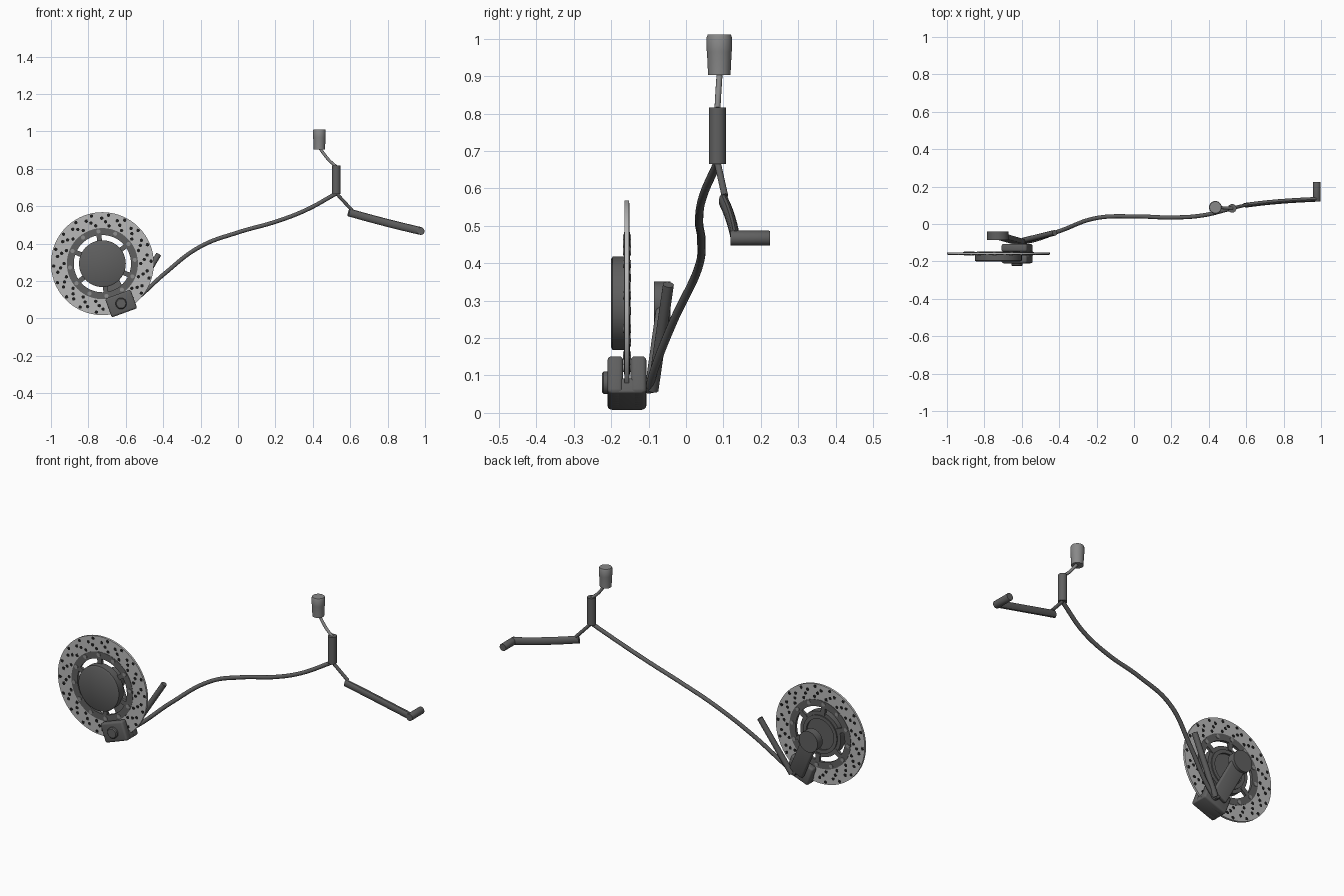
import bpy, bmesh, math
from mathutils import Vector, Matrix

if "Cube" in bpy.data.objects:
    bpy.data.objects.remove(bpy.data.objects["Cube"])


def mat(name, v):
    m = bpy.data.materials.new(name)
    m.diffuse_color = (v, v, v, 1)
    m.use_nodes = True
    m.node_tree.nodes["Principled BSDF"].inputs["Base Color"].default_value = m.diffuse_color
    return m


DARK = mat("dark_metal", 0.115)
STEEL = mat("brushed_steel", 0.48)
PLASTIC = mat("grey_plastic", 0.25)
BOLT = mat("bolt_grey", 0.27)
BLACK = mat("hole_black", 0.012)
C = Vector((-0.725, -0.158, 0.293))  # wheel centre


def finish(ob, m, angle=35):
    ob.data.materials.clear()
    ob.data.materials.append(m)
    bpy.ops.object.select_all(action='DESELECT')
    ob.select_set(True)
    bpy.context.view_layer.objects.active = ob
    bpy.ops.object.shade_smooth_by_angle(angle=math.radians(angle))
    return ob


def from_bm(name, bm, m):
    bmesh.ops.recalc_face_normals(bm, faces=bm.faces[:])
    me = bpy.data.meshes.new(name)
    bm.to_mesh(me)
    bm.free()
    ob = bpy.data.objects.new(name, me)
    bpy.context.collection.objects.link(ob)
    return finish(ob, m)


def lathe(name, prof, m, center, axis='Y', segs=48, closed=False):
    """Spin (radius, height) points around an axis through center."""
    bm = bmesh.new()
    rings = []
    for r, h in prof:
        ring = []
        for i in range(segs):
            a = math.tau * i / segs
            c, s = r * math.cos(a), r * math.sin(a)
            p = (c, h, s) if axis == 'Y' else (c, s, h)
            ring.append(bm.verts.new(Vector(center) + Vector(p)))
        rings.append(ring)
    n = len(rings)
    for k in range(n if closed else n - 1):
        a, b = rings[k], rings[(k + 1) % n]
        for i in range(segs):
            j = (i + 1) % segs
            bm.faces.new((a[i], a[j], b[j], b[i]))
    if not closed:
        bm.faces.new(rings[0])
        bm.faces.new(rings[-1])
    return from_bm(name, bm, m)


def tube(name, pts, r, m, squash=1.0, smooth=True):
    """Round tube along pts; squash flattens it in y."""
    cu = bpy.data.curves.new(name, 'CURVE')
    cu.dimensions = '3D'
    cu.bevel_depth = r
    cu.bevel_resolution = 4
    cu.use_fill_caps = True
    cu.resolution_u = 10
    sp = cu.splines.new('BEZIER')
    sp.bezier_points.add(len(pts) - 1)
    for bp, p in zip(sp.bezier_points, pts):
        bp.co = (p[0], p[1] / squash, p[2])
        bp.handle_left_type = bp.handle_right_type = 'AUTO' if smooth else 'VECTOR'
    ob = bpy.data.objects.new(name, cu)
    bpy.context.collection.objects.link(ob)
    bpy.ops.object.select_all(action='DESELECT')
    ob.select_set(True)
    bpy.context.view_layer.objects.active = ob
    bpy.ops.object.convert(target='MESH')
    ob = bpy.context.view_layer.objects.active
    ob.data.transform(Matrix.Diagonal((1, squash, 1, 1)))
    return finish(ob, m)


def box(name, center, size, m, rot=None, bevel=0.0):
    bm = bmesh.new()
    bmesh.ops.create_cube(bm, size=1.0)
    bmesh.ops.scale(bm, vec=size, verts=bm.verts[:])
    if bevel:
        bmesh.ops.bevel(bm, geom=bm.edges[:], offset=bevel, segments=3,
                        profile=0.5, affect='EDGES')
    mx = Matrix.Translation(center) @ (rot or Matrix()).to_4x4()
    bm.transform(mx)
    return from_bm(name, bm, m)


def pins(name, places, r, half, segs, m):
    """Many short pins along y at (radius, angle) around the wheel centre."""
    bm = bmesh.new()
    for rad, a in places:
        mx = (Matrix.Translation(C + Vector((rad * math.cos(a), 0, rad * math.sin(a))))
              @ Matrix.Rotation(-a, 4, 'Y') @ Matrix.Rotation(math.pi / 2, 4, 'X')
              @ Matrix.Rotation(math.pi / segs, 4, 'Z'))
        bmesh.ops.create_cone(bm, cap_ends=True, segments=segs, radius1=r,
                              radius2=r, depth=2 * half, matrix=mx)
    return from_bm(name, bm, m)


# brake disc and its drilled holes
lathe("brake_disc", [(0.185, -0.006), (0.275, -0.006), (0.275, 0.006), (0.185, 0.006)],
      STEEL, C, segs=96, closed=True)
holes = []
for i in range(18):
    a = math.tau * i / 18
    holes += [(0.205, a), (0.225, a + 0.10), (0.243, a + 0.19), (0.261, a + 0.05)]
pins("disc_holes", holes, 0.0098, 0.0066, 6, BLACK)

# carrier ring, spokes, bolts and hub
lathe("carrier_ring", [(0.153, -0.008), (0.19, -0.008), (0.19, 0.008), (0.153, 0.008)],
      DARK, C, segs=72, closed=True)
spokes = [math.radians(97 + 60 * i) for i in range(6)]
for i, a in enumerate(spokes):
    p = C + Vector((math.cos(a), 0, math.sin(a))) * 0.137
    box(f"carrier_spoke_{i}", p, (0.05, 0.015, 0.026), DARK, Matrix.Rotation(-a, 3, 'Y'))
pins("carrier_bolts", [(0.174, a + d) for a in spokes for d in (0, 0.52)],
     0.011, 0.011, 16, BOLT)
lathe("hub", [(0.116, -0.043), (0.125, -0.038), (0.125, 0.004), (0.105, 0.004),
              (0.105, 0.010), (0.085, 0.010), (0.085, 0.0)], DARK, C, segs=64)

# caliper: two halves joined by a bridge, with piston caps
tilt = Matrix.Rotation(math.radians(-20), 3, 'Y')
cc = Vector((-0.625, -0.158, 0.080))
for side, y in (("outer", -0.031), ("inner", 0.031)):
    box(f"caliper_{side}", cc + Vector((0, y, 0)), (0.145, 0.042, 0.106), DARK, tilt, 0.011)
box("caliper_bridge", cc + tilt @ Vector((0, 0, -0.032)), (0.140, 0.09, 0.042), DARK, tilt, 0.006)
lathe("caliper_piston_cap", [(0.030, 0.0), (0.030, -0.022), (0.025, -0.027)],
      DARK, (-0.625, -0.198, 0.080), segs=32)
lathe("hose_fitting", [(0.022, 0.0), (0.022, 0.022), (0.018, 0.026)],
      DARK, (-0.60, -0.110, 0.075), segs=24)

# axle clamp and arm holding the caliper
lathe("axle_clamp", [(0.058, -0.022), (0.058, 0.022)], DARK, (-0.728, -0.063, 0.293))
top, low = Vector((-0.715, -0.066, 0.27)), Vector((-0.625, -0.092, 0.085))
zax = (top - low).normalized()
xax = Vector((0, 1, 0)).cross(zax).normalized()
yax = zax.cross(xax)
rot = Matrix((xax, yax, zax)).transposed()
box("caliper_arm", (top + low) / 2, (0.088, 0.026, (top - low).length + 0.03), DARK, rot, 0.008)

# torque rod
tube("torque_rod", [(-0.592, -0.088, 0.062), (-0.424, -0.047, 0.343)], 0.015, DARK, smooth=False)

# hydraulic hose
tube("brake_hose", [(-0.60, -0.100, 0.06), (-0.53, -0.085, 0.115), (-0.39, -0.035, 0.242),
                    (-0.20, 0.032, 0.385), (0.0, 0.041, 0.460), (0.20, 0.035, 0.517),
                    (0.36, 0.045, 0.578), (0.525, 0.084, 0.668)], 0.011, DARK)

# master cylinder, feed hose and fluid reservoir
lathe("master_cylinder", [(0.023, 0.666), (0.023, 0.817)], DARK, (0.525, 0.084, 0), 'Z', 32)
tube("feed_hose", [(0.525, 0.084, 0.812), (0.485, 0.086, 0.848), (0.437, 0.090, 0.91)],
     0.008, PLASTIC)
lathe("reservoir", [(0.030, 0.903), (0.033, 0.965), (0.034, 0.970), (0.034, 1.004), (0.031, 1.011)],
      PLASTIC, (0.435, 0.089, 0), 'Z', 32)

# push rod, pedal lever and foot peg
tube("push_rod", [(0.525, 0.084, 0.670), (0.608, 0.104, 0.580)], 0.009, DARK, smooth=False)
tube("pedal_lever", [(0.592, 0.100, 0.567), (0.70, 0.113, 0.537), (0.83, 0.124, 0.503),
                     (0.975, 0.132, 0.468)], 0.021, DARK, squash=0.6)
lathe("pedal_peg", [(0.019, 0.0), (0.020, 0.003), (0.020, 0.103), (0.019, 0.106)],
      DARK, (0.977, 0.119, 0.467), segs=32)
